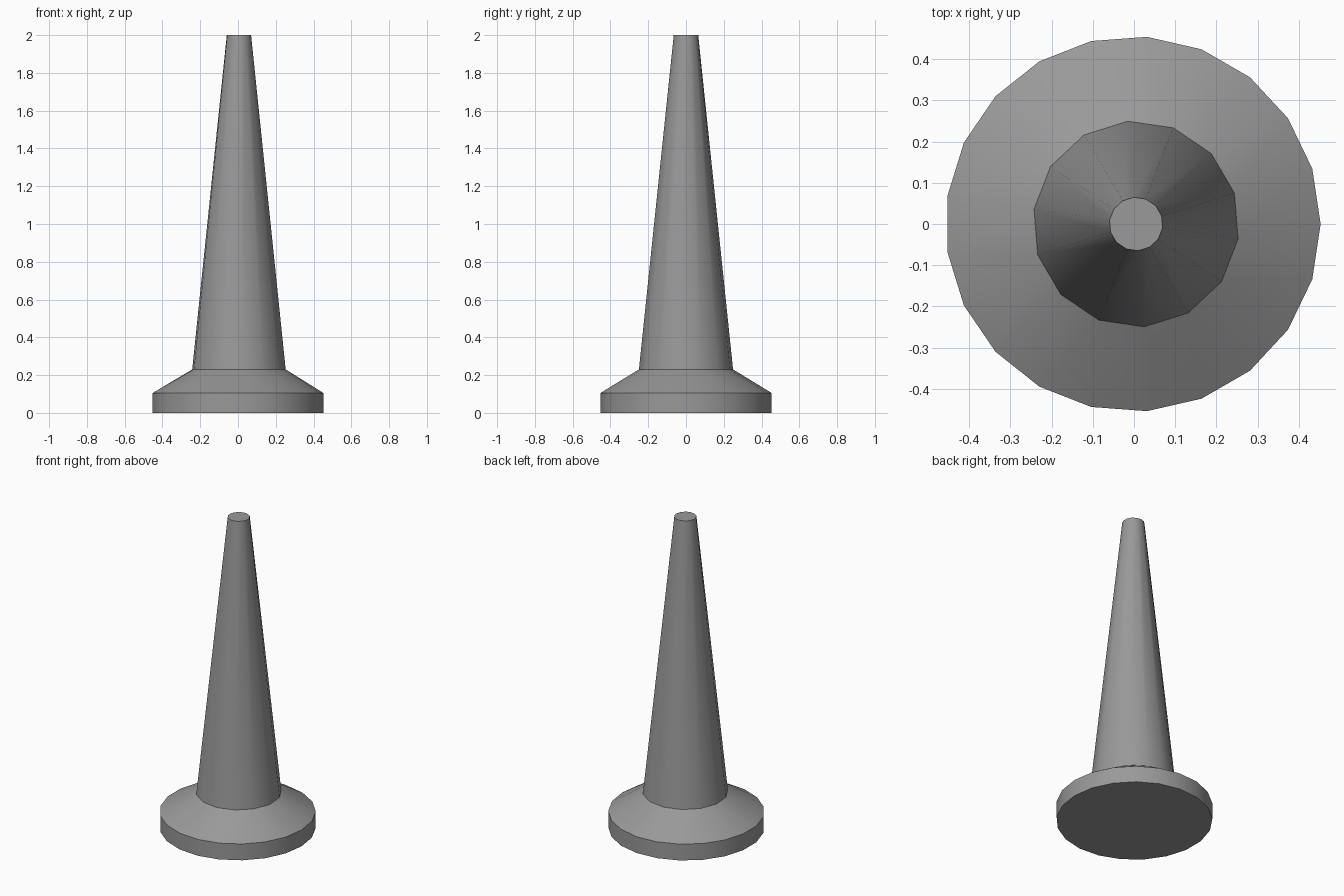
import bpy, bmesh
from math import cos, sin, pi, radians

cube = bpy.data.objects.get("Cube")
if cube:
    bpy.data.objects.remove(cube)

grey = bpy.data.materials.new("plain grey")
grey.use_nodes = True
colour = (0.32, 0.32, 0.32, 1)
grey.diffuse_color = colour
grey.node_tree.nodes["Principled BSDF"].inputs["Base Color"].default_value = colour

BASE_SIDES, SPIRE_SIDES = 21, 14
SPIRE_TURN = radians(-8.3)


def ring(bm, sides, radius, z, cx, turn=0.0):
    """Regular polygon of vertices, counter-clockwise."""
    angles = [turn + 2 * pi * k / sides for k in range(sides)]
    return [bm.verts.new((cx + radius * cos(a), radius * sin(a), z)) for a in angles]


def wall(bm, low, high):
    """Quads between two rings with the same number of sides."""
    n = len(low)
    for k in range(n):
        m = (k + 1) % n
        bm.faces.new((low[k], low[m], high[m], high[k]))


def zip_rings(bm, low, high, turn):
    """Triangles between two rings with different numbers of sides."""
    a, b = len(low), len(high)
    i = j = 0
    while i < a or j < b:
        next_low = 2 * pi * (i + 1) / a
        next_high = turn + 2 * pi * (j + 1) / b
        if i < a and (j == b or next_low <= next_high):
            bm.faces.new((low[i % a], low[(i + 1) % a], high[j % b]))
            i += 1
        else:
            bm.faces.new((low[i % a], high[(j + 1) % b], high[j % b]))
            j += 1


def finish(bm, name):
    mesh = bpy.data.meshes.new(name)
    bm.to_mesh(mesh)
    bm.free()
    mesh.materials.append(grey)
    obj = bpy.data.objects.new(name, mesh)
    bpy.context.collection.objects.link(obj)
    bpy.ops.object.select_all(action="DESELECT")
    obj.select_set(True)
    bpy.context.view_layer.objects.active = obj
    bpy.ops.object.shade_smooth_by_angle(angle=radians(30))


# Round foot with a sloping collar that meets the spire
bm = bmesh.new()
bottom = ring(bm, BASE_SIDES, 0.455, 0, -0.0025)
rim = ring(bm, BASE_SIDES, 0.455, 0.105, -0.0025)
neck = ring(bm, SPIRE_SIDES, 0.25, 0.23, 0.005, SPIRE_TURN)
bm.faces.new(bottom[::-1])
wall(bm, bottom, rim)
zip_rings(bm, rim, neck, SPIRE_TURN)
finish(bm, "base")

# Tall tapered spire with a flat tip
bm = bmesh.new()
foot = ring(bm, SPIRE_SIDES, 0.25, 0.23, 0.005, SPIRE_TURN)
tip = ring(bm, SPIRE_SIDES, 0.065, 2, 0.005, SPIRE_TURN)
wall(bm, foot, tip)
bm.faces.new(tip)
finish(bm, "spire")
